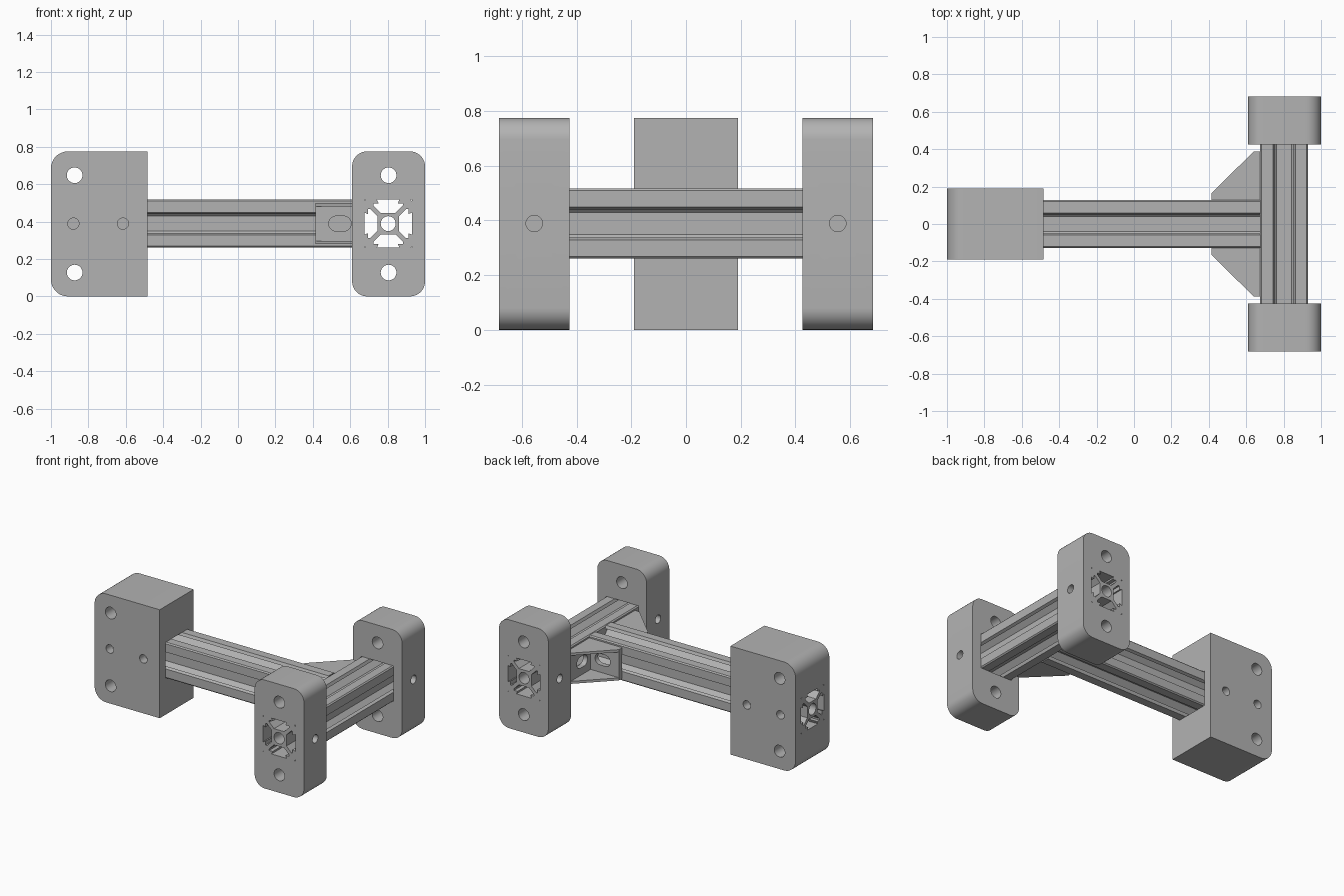
import bpy, bmesh
from math import cos, sin, pi
from mathutils import Matrix, Vector

cube = bpy.data.objects.get("Cube")
if cube:
    bpy.data.objects.remove(cube, do_unlink=True)

grey = bpy.data.materials.new("machined_grey")
grey.use_nodes = True
GREY = (0.45, 0.45, 0.45, 1)
grey.diffuse_color = GREY
grey.node_tree.nodes["Principled BSDF"].inputs["Base Color"].default_value = GREY

MID = 0.389            # height of the beam axes
HALF = 0.128           # half width of a beam
TURN = {"x": Matrix.Rotation(pi / 2, 4, "Y"),
        "y": Matrix.Rotation(pi / 2, 4, "X"),
        "z": Matrix.Identity(4)}


def circle(r, cx=0, cy=0, n=28):
    return [(cx + r * cos(2 * pi * i / n), cy + r * sin(2 * pi * i / n)) for i in range(n)]


def rect(hw, hh):
    return [(-hw, -hh), (hw, -hh), (hw, hh), (-hw, hh)]


def rounded(hw, hh, radii, n=9):
    """Rectangle with one radius per corner, counter-clockwise from top right."""
    pts = []
    for k, (sx, sy) in enumerate(((1, 1), (-1, 1), (-1, -1), (1, -1))):
        r = radii[k]
        if r == 0:
            pts.append((sx * hw, sy * hh))
            continue
        for i in range(n + 1):
            a = (k + i / n) * pi / 2
            pts.append((sx * (hw - r) + r * cos(a), sy * (hh - r) + r * sin(a)))
    return pts


def prism(name, loops, axis, depth, centre):
    """Extrude an outline with holes along an axis, centred on a point."""
    curve = bpy.data.curves.new(name, "CURVE")
    curve.dimensions = "2D"
    curve.fill_mode = "BOTH"
    curve.extrude = depth / 2
    for loop in loops:
        spline = curve.splines.new("POLY")
        spline.points.add(len(loop) - 1)
        for p, (u, v) in zip(spline.points, loop):
            p.co = (u, v, 0, 1)
        spline.use_cyclic_u = True
    temp = bpy.data.objects.new(name + "_outline", curve)
    bpy.context.collection.objects.link(temp)
    bpy.context.view_layer.update()
    mesh = bpy.data.meshes.new_from_object(
        temp.evaluated_get(bpy.context.evaluated_depsgraph_get()))
    bpy.data.objects.remove(temp, do_unlink=True)
    bm = bmesh.new()
    bm.from_mesh(mesh)
    bmesh.ops.remove_doubles(bm, verts=bm.verts, dist=1e-5)
    bmesh.ops.transform(bm, matrix=Matrix.Translation(Vector(centre)) @ TURN[axis], verts=bm.verts)
    bmesh.ops.recalc_face_normals(bm, faces=bm.faces)
    bm.to_mesh(mesh)
    bm.free()
    mesh.materials.clear()
    mesh.materials.append(grey)
    obj = bpy.data.objects.new(name, mesh)
    bpy.context.collection.objects.link(obj)
    return obj


def activate(obj):
    bpy.ops.object.select_all(action="DESELECT")
    obj.select_set(True)
    bpy.context.view_layer.objects.active = obj


def cut(obj, cutter):
    mod = obj.modifiers.new("cut", "BOOLEAN")
    mod.operation = "DIFFERENCE"
    mod.solver = "EXACT"
    mod.object = cutter
    activate(obj)
    bpy.ops.object.modifier_apply(modifier=mod.name)
    bpy.data.objects.remove(cutter, do_unlink=True)


# Slotted beam section: one side repeated by quarter turns
slot = [(HALF, 0.06), (0.108, 0.051), (0.108, 0.078), (0.096, 0.078), (0.058, 0.040)]
side = [(u, -v) for u, v in slot] + slot[::-1] + [(HALF, HALF - 0.008), (HALF - 0.008, HALF)]
section = []
for k in range(4):
    for u, v in side:
        for _ in range(k):
            u, v = -v, u
        section.append((u, v))
beam = [section, circle(0.04)]

parts = [
    prism("long_beam", beam, "x", 1.675, (-0.1625, 0, MID)),
    prism("cross_beam", beam, "y", 1.366, (0.803, 0, MID)),
]

# Large end block, rounded on its outer edge, with a socket for the long beam
block = prism("end_block",
              [rounded(0.2575, 0.3875, (0, 0.09, 0.09, 0)),
               circle(0.042, -0.131, 0.26), circle(0.042, -0.131, -0.26)],
              "y", 0.382, (-0.7425, 0, 0.3875))
cut(block, prism("socket", [rect(HALF, HALF)], "x", 0.8, (-0.75, 0, MID)))
for x in (-0.88, -0.615):
    cut(block, prism("screw_hole", [circle(0.03)], "y", 1, (x, 0, MID)))
parts.append(block)

for s, word in ((1, "back"), (-1, "front")):
    # Rounded foot around each end of the cross beam
    foot = prism(word + "_foot",
                 [rounded(0.195, 0.3875, (0.08,) * 4),
                  [(u - 0.002, v + 0.0015) for u, v in rect(HALF, HALF)],
                  circle(0.042, 0, 0.26), circle(0.042, 0, -0.26)],
                 "y", 0.257, (0.805, s * 0.5545, 0.3875))
    cut(foot, prism("screw_hole", [circle(0.03)], "x", 1, (0.805, s * 0.555, MID)))
    parts.append(foot)

    # Corner bracket: two slotted flanges joined by two gussets
    parts.append(prism(word + "_bracket_beam_flange",
                       [rect(0.13, 0.095), rounded(0.06, 0.04, (0.0399,) * 4)],
                       "y", 0.035, (0.545, s * (HALF + 0.0175), MID)))
    parts.append(prism(word + "_bracket_cross_flange",
                       [rect(0.095, 0.13), rounded(0.04, 0.06, (0.0399,) * 4)],
                       "x", 0.035, (0.6575, s * (HALF + 0.13), MID)))
    gusset = [(0.675, 0.128), (0.415, 0.128), (0.415, 0.165), (0.64, 0.388), (0.675, 0.388)]
    for t, level in ((1, "upper"), (-1, "lower")):
        parts.append(prism(f"{word}_bracket_{level}_gusset", [[(x, s * y) for x, y in gusset]],
                           "z", 0.018, (0, 0, MID + t * 0.101)))

for obj in parts:
    activate(obj)
    bpy.ops.object.shade_smooth_by_angle(angle=0.5)
